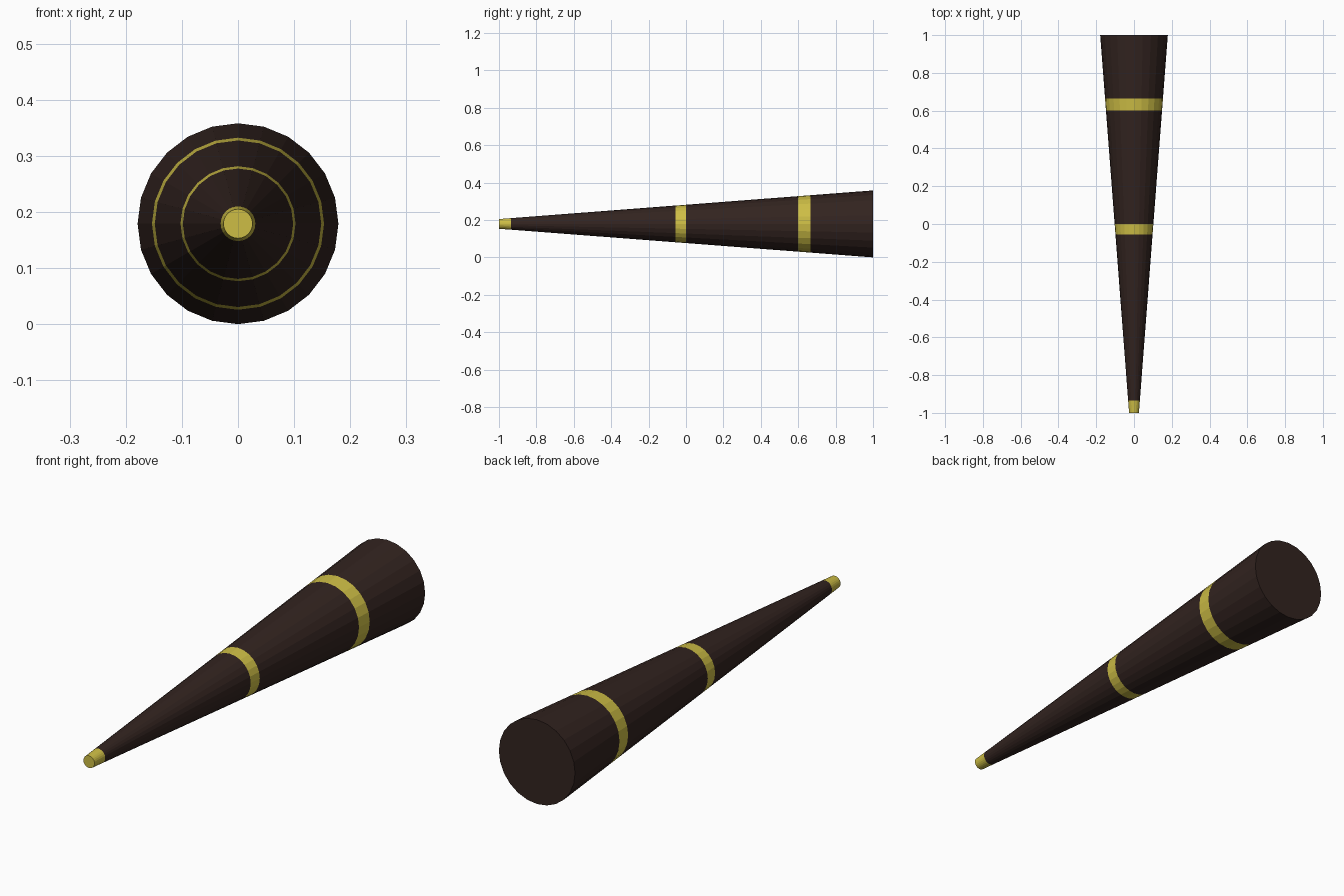
import bpy, math

if "Cube" in bpy.data.objects:
    bpy.data.objects.remove(bpy.data.objects["Cube"])

SIDES = 24
R_TIP, R_BUTT = 0.026, 0.179


def material(name, rgb):
    m = bpy.data.materials.new(name)
    m.diffuse_color = (*rgb, 1)
    m.use_nodes = True
    m.node_tree.nodes["Principled BSDF"].inputs["Base Color"].default_value = m.diffuse_color
    return m


DARK = material("dark_wood", (0.032, 0.017, 0.014))
GOLD = material("gold", (0.61, 0.51, 0.06))


def radius(y):
    return R_TIP + (R_BUTT - R_TIP) * (y + 1) / 2


def segment(name, y0, y1, mat):
    """Tapered slice along y; only the outer ends of the whole cone are capped."""
    verts = []
    for y in (y0, y1):
        for i in range(SIDES):
            a = math.tau * i / SIDES
            verts.append((radius(y) * math.cos(a), y, R_BUTT + radius(y) * math.sin(a)))
    faces = []
    for i in range(SIDES):
        j = (i + 1) % SIDES
        faces.append((i, i + SIDES, j + SIDES, j))
    if y0 == -1:
        faces.append(tuple(range(SIDES)))
    if y1 == 1:
        faces.append(tuple(reversed(range(SIDES, 2 * SIDES))))
    mesh = bpy.data.meshes.new(name)
    mesh.from_pydata(verts, [], faces)
    mesh.materials.append(mat)
    bpy.context.collection.objects.link(bpy.data.objects.new(name, mesh))


# Tip, shaft sections and inlaid bands from front to back
segment("tip_cap", -1, -0.935, GOLD)
segment("front_shaft", -0.935, -0.055, DARK)
segment("middle_band", -0.055, 0, GOLD)
segment("middle_shaft", 0, 0.6, DARK)
segment("rear_band", 0.6, 0.665, GOLD)
segment("butt", 0.665, 1, DARK)
